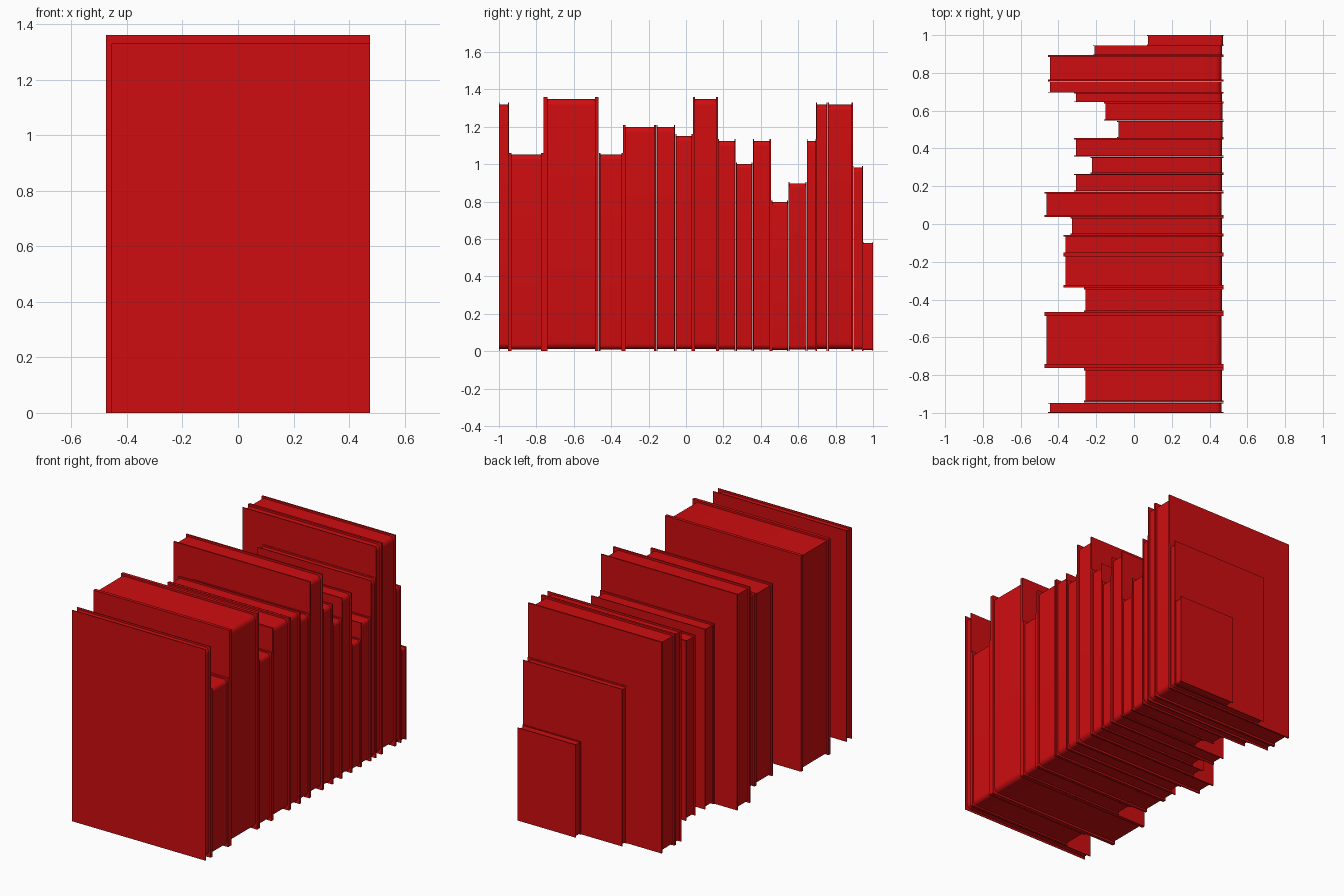
import bpy, bmesh
from math import sin, cos, pi

cube = bpy.data.objects.get("Cube")
if cube:
    bpy.data.objects.remove(cube, do_unlink=True)

red = bpy.data.materials.new("book red")
red.use_nodes = True
red.diffuse_color = (0.62, 0.004, 0.005, 1)
red.node_tree.nodes["Principled BSDF"].inputs["Base Color"].default_value = red.diffuse_color

SPINE_X = 0.475


def prism(name, outline, y0, y1):
    """Extrude an x-z outline along y."""
    bm = bmesh.new()
    face = bm.faces.new([bm.verts.new((x, y0, z)) for x, z in outline])
    ext = bmesh.ops.extrude_face_region(bm, geom=[face])
    moved = [v for v in ext["geom"] if isinstance(v, bmesh.types.BMVert)]
    bmesh.ops.translate(bm, verts=moved, vec=(0, y1 - y0, 0))
    bmesh.ops.recalc_face_normals(bm, faces=bm.faces)
    mesh = bpy.data.meshes.new(name)
    bm.to_mesh(mesh)
    bm.free()
    mesh.materials.append(red)
    obj = bpy.data.objects.new(name, mesh)
    bpy.context.collection.objects.link(obj)
    return obj


def block_outline(x0, x1, z0, z1, r):
    """Rectangle with rounded corners on the spine side."""
    steps = 6
    arc = [(r * sin(pi / 2 * i / steps), r * cos(pi / 2 * i / steps)) for i in range(steps + 1)]
    low = [(x1 - r + a, z0 + r - b) for a, b in arc]
    high = [(x1 - r + b, z1 - r + a) for a, b in arc]
    return [(x0, z0)] + low + high + [(x0, z1)]


def book(number, y0, y1, height, left):
    width = SPINE_X - left
    cover = 0.07 * (y1 - y0)
    lip_x, lip_z = 0.012 * width, 0.009 * height
    board = [(left, 0), (SPINE_X, 0), (SPINE_X, height), (left, height)]
    prism(f"front_cover_{number}", board, y0, y0 + cover)
    prism(f"back_cover_{number}", board, y1 - cover, y1)
    pages = prism(f"pages_and_spine_{number}",
                  block_outline(left + lip_x, SPINE_X - lip_x, lip_z, height - lip_z, 0.035 * width),
                  y0 + cover, y1 - cover)
    bpy.ops.object.select_all(action="DESELECT")
    pages.select_set(True)
    bpy.context.view_layer.objects.active = pages
    bpy.ops.object.shade_smooth_by_angle()


# Row of books: back edge y, height, fore-edge x
row = [
    (-0.947, 1.33, -0.455), (-0.763, 1.06, -0.265), (-0.467, 1.36, -0.475),
    (-0.337, 1.06, -0.265), (-0.16, 1.21, -0.372), (-0.058, 1.21, -0.372),
    (0.037, 1.16, -0.337), (0.17, 1.36, -0.475), (0.265, 1.135, -0.317),
    (0.356, 1.01, -0.23), (0.454, 1.135, -0.317), (0.546, 0.805, -0.09),
    (0.645, 0.905, -0.158), (0.695, 1.135, -0.317), (0.755, 1.33, -0.455),
    (0.894, 1.33, -0.455), (0.945, 0.99, -0.217), (1.0, 0.585, 0.07),
]
start = -1.0
for number, (end, height, left) in enumerate(row, 1):
    book(number, start, end, height, left)
    start = end + 0.001
